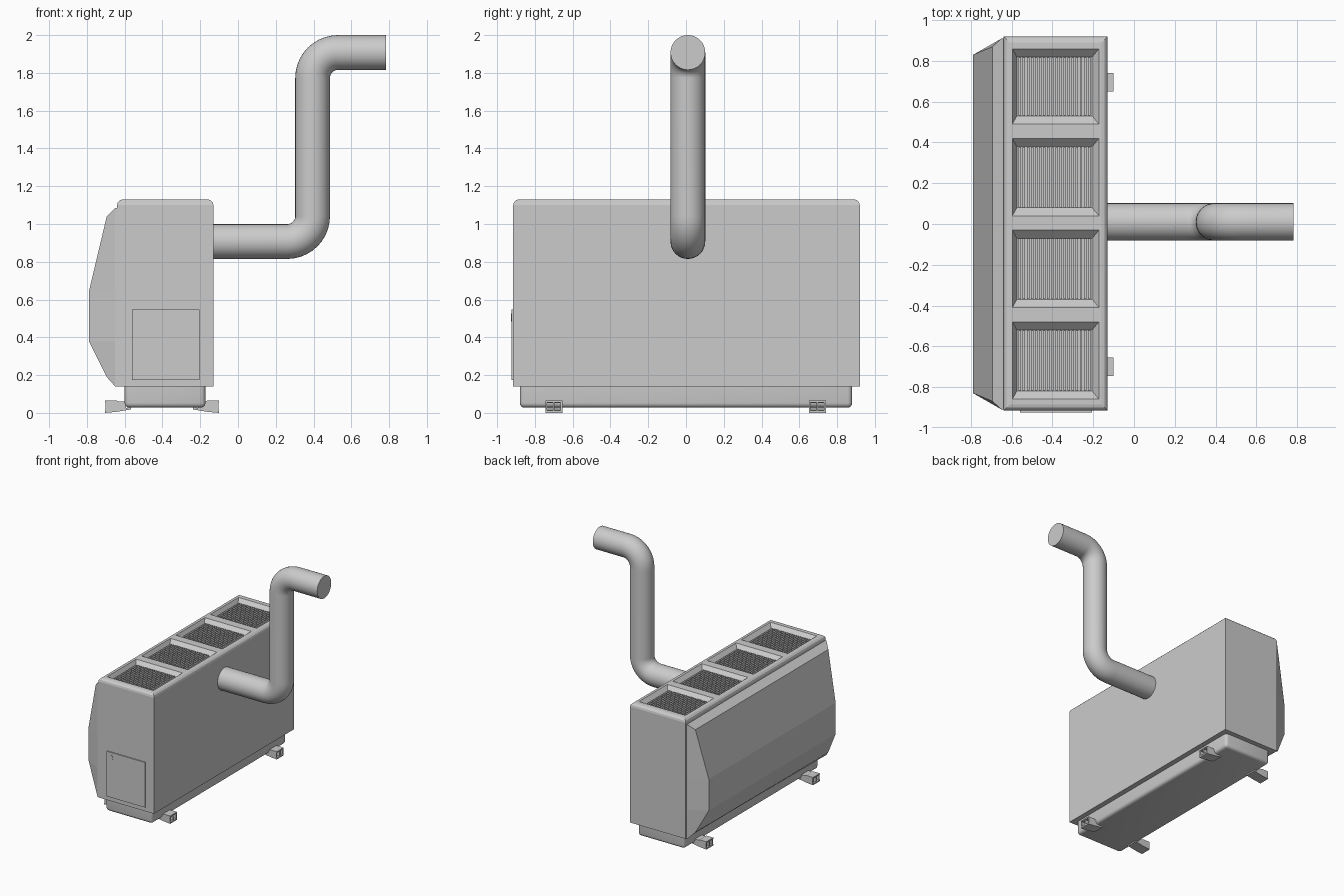
import bpy, bmesh, math
from mathutils import Vector

if "Cube" in bpy.data.objects:
    bpy.data.objects.remove(bpy.data.objects["Cube"], do_unlink=True)

GREY = (0.6, 0.6, 0.6, 1)
grey = bpy.data.materials.new("painted grey metal")
grey.use_nodes = True
grey.diffuse_color = GREY
grey.node_tree.nodes["Principled BSDF"].inputs["Base Color"].default_value = GREY


def finish(name, bm, smooth=False):
    bmesh.ops.recalc_face_normals(bm, faces=bm.faces)
    me = bpy.data.meshes.new(name)
    bm.to_mesh(me)
    bm.free()
    me.materials.append(grey)
    ob = bpy.data.objects.new(name, me)
    bpy.context.collection.objects.link(ob)
    bpy.ops.object.select_all(action="DESELECT")
    ob.select_set(True)
    bpy.context.view_layer.objects.active = ob
    if smooth:
        bpy.ops.object.shade_smooth_by_angle(angle=math.radians(40))
    return ob


def loft(bm, rings):
    """Bridge equal-length closed rings of points and cap both ends."""
    rows = [[bm.verts.new(p) for p in ring] for ring in rings]
    for a, b in zip(rows, rows[1:]):
        for i in range(len(a)):
            j = (i + 1) % len(a)
            bm.faces.new((a[i], a[j], b[j], b[i]))
    bm.faces.new(rows[0])
    bm.faces.new(rows[-1])


def rect(x0, x1, y0, y1, z):
    return [(x0, y0, z), (x1, y0, z), (x1, y1, z), (x0, y1, z)]


def box(bm, x0, x1, y0, y1, z0, z1):
    loft(bm, [rect(x0, x1, y0, y1, z) for z in (z0, z1)])


def extrude_y(bm, profile, y0, y1):
    loft(bm, [[(x, y, z) for x, z in profile] for y in (y0, y1)])


TOP = 1.13
MID = -0.4025
BAYS = [(-0.86, -0.48), (-0.41, -0.03), (0.04, 0.42), (0.49, 0.86)]

# Cabinet with rounded top rim and tapered grille recesses
bm = bmesh.new()
box(bm, -0.64, -0.13, -0.915, 0.92, 0.14, TOP)
rim = [e for e in bm.edges if all(v.co.z > 1 for v in e.verts)]
bmesh.ops.bevel(bm, geom=rim, offset=0.03, segments=3, profile=0.5, affect="EDGES")
cabinet = finish("cabinet", bm)

bm = bmesh.new()
for y0, y1 in BAYS:
    loft(bm, [rect(-0.575, -0.205, y0 + 0.04, y1 - 0.04, TOP - 0.04),
              rect(-0.597, -0.172, y0, y1, TOP),
              rect(-0.597, -0.172, y0, y1, TOP + 0.05)])
cutter = finish("recess_cutter", bm)
cutter.hide_render = True

bpy.context.view_layer.objects.active = cabinet
cut = cabinet.modifiers.new("recesses", "BOOLEAN")
cut.operation = "DIFFERENCE"
cut.solver = "EXACT"
cut.object = cutter
bpy.ops.object.modifier_apply(modifier=cut.name)
bpy.data.objects.remove(cutter, do_unlink=True)

# Grille slats running lengthwise in each recess
bm = bmesh.new()
SLATS = 18
pitch = 0.36 / SLATS
for y0, y1 in BAYS:
    for i in range(SLATS):
        x = -0.57 + (i + 0.5) * pitch
        box(bm, x - 0.006, x + 0.006, y0 + 0.042, y1 - 0.042, TOP - 0.042, TOP - 0.022)
finish("grille_slats", bm)

# Faceted bulging panel on the long side
bm = bmesh.new()
levels = [(0.14, 0.19, -0.695, 0.87), (0.38, 0.38, -0.79, 0.83),
          (0.64, 0.64, -0.79, 0.83), (1.085, 1.04, -0.695, 0.87)]
loft(bm, [[(-0.635, -0.91, zo), (-0.65, -0.91, zo), (x, -y, zi),
           (x, y, zi), (-0.65, 0.91, zo), (-0.635, 0.91, zo)]
          for zo, zi, x, y in levels])
finish("bulged_panel", bm)

# Rounded plinth
bm = bmesh.new()
box(bm, -0.6, -0.172, -0.88, 0.88, 0.028, 0.16)
edges = [e for e in bm.edges if any(v.co.z < 0.1 for v in e.verts)]
bmesh.ops.bevel(bm, geom=edges, offset=0.025, segments=4, profile=0.5, affect="EDGES")
finish("plinth", bm, smooth=True)

# Bracket feet: top and bottom plates joined by three webs
for side, sx in (("outer", -1), ("inner", 1)):
    for end, cy in (("front", -0.7), ("back", 0.695)):
        bm = bmesh.new()

        def strip(profile, y0, y1):
            extrude_y(bm, [(MID + sx * x, z) for x, z in profile], cy + y0, cy + y1)

        strip([(0.165, 0.018), (0.245, 0.005), (0.3025, 0), (0.3025, 0.012),
               (0.245, 0.017), (0.165, 0.03)], -0.045, 0.045)
        strip([(0.19, 0.05), (0.3025, 0.055), (0.3025, 0.065), (0.24, 0.065),
               (0.23, 0.06), (0.19, 0.06)], -0.045, 0.045)
        for w in (-0.045, -0.005, 0.035):
            strip([(0.19, 0.02), (0.3, 0.005), (0.3, 0.06), (0.19, 0.055)], w, w + 0.01)
        finish(f"{end}_{side}_foot", bm)

# Access door and round latch on the front end
bm = bmesh.new()
box(bm, -0.56, -0.205, -0.924, -0.91, 0.175, 0.548)
finish("access_door", bm)

bm = bmesh.new()
loft(bm, [[(-0.52 + 0.022 * math.cos(a), y, 0.505 + 0.022 * math.sin(a))
           for a in (math.tau * i / 24 for i in range(24))] for y in (-0.915, -0.926)])
finish("door_latch", bm, smooth=True)

# Exhaust pipe: out, up and out again through two tight elbows
R, BEND, STEPS = 0.092, 0.135, 10
PX, PY, LOW, HIGH = 0.395, 0.01, 0.907, 1.908
path = [(-0.15, LOW, 0)]
for i in range(STEPS + 1):
    t = i / STEPS * math.pi / 2
    path.append((PX - BEND + BEND * math.sin(t), LOW + BEND - BEND * math.cos(t), t))
for i in range(STEPS + 1):
    t = (1 - i / STEPS) * math.pi / 2
    path.append((PX + BEND - BEND * math.sin(t), HIGH - BEND + BEND * math.cos(t), t))
path.append((0.783, HIGH, 0))

bm = bmesh.new()
rings = []
for x, z, t in path:
    across = Vector((-math.sin(t), 0, math.cos(t)))
    rings.append([Vector((x, PY, z)) + R * (math.cos(a) * across + math.sin(a) * Vector((0, 1, 0)))
                  for a in (math.tau * i / 32 for i in range(32))])
loft(bm, rings)
finish("exhaust_pipe", bm, smooth=True)
